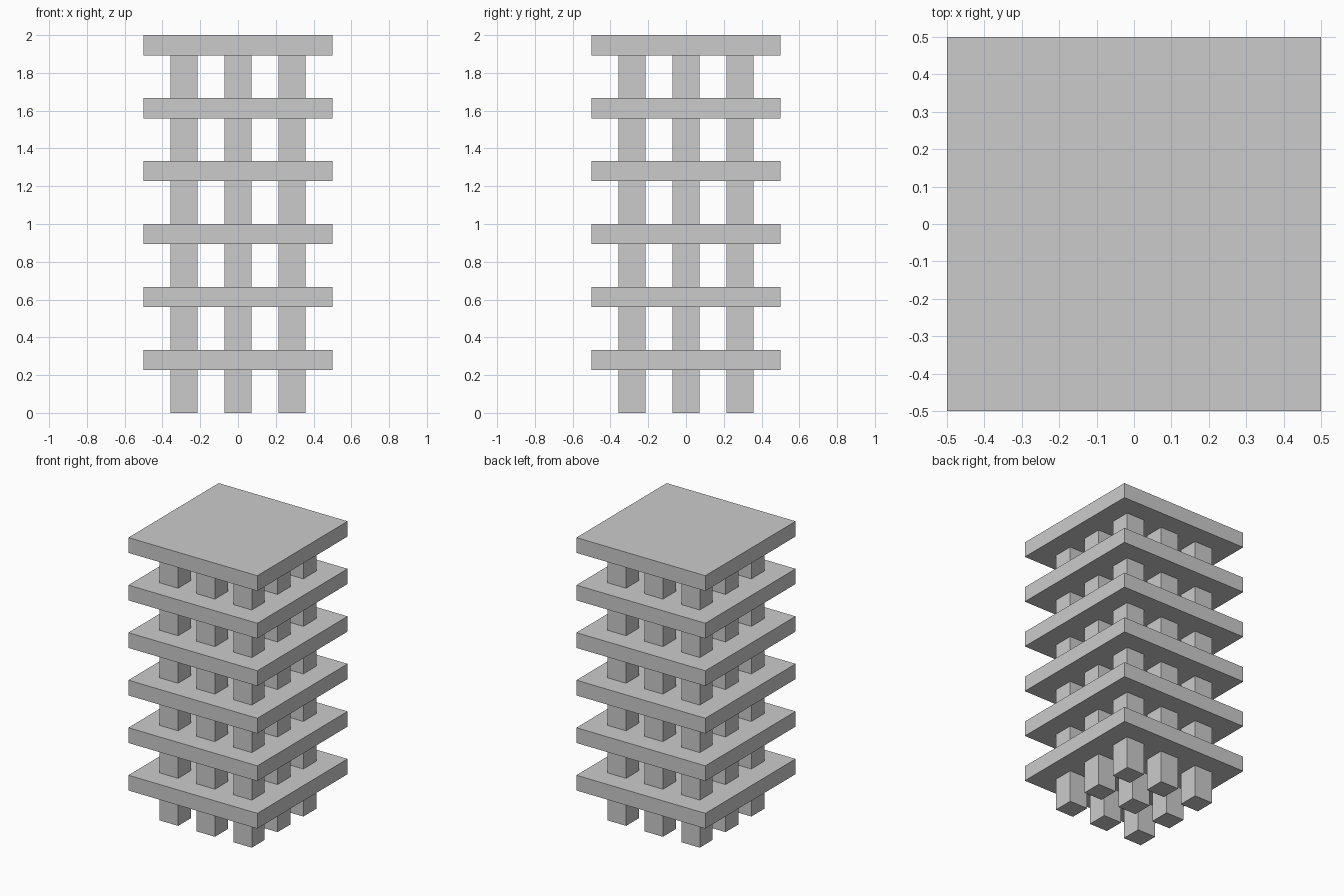
import bpy

if "Cube" in bpy.data.objects:
    bpy.data.objects.remove(bpy.data.objects["Cube"])

STOREYS = 6
STEP = 2.0 / STOREYS      # storey height
SLAB = 0.107              # slab thickness
COL = 1.0 / 7.0           # column width
PITCH = 2.0 / 7.0         # column spacing


def box(name, centre, size):
    bpy.ops.mesh.primitive_cube_add(size=1, location=centre)
    ob = bpy.context.object
    ob.name = name
    ob.scale = size
    bpy.ops.object.transform_apply(location=False, rotation=False, scale=True)
    return ob


for level in range(STOREYS):
    z0, z1 = level * STEP, (level + 1) * STEP
    height = STEP - SLAB
    # 3 x 3 grid of square columns standing on the slab below
    for i in (-1, 0, 1):
        for j in (-1, 0, 1):
            box(f"column_{level}_{i + 1}_{j + 1}",
                (i * PITCH, j * PITCH, z0 + height / 2), (COL, COL, height))
    # Square floor slab on top of the columns
    box(f"floor_slab_{level}", (0, 0, z1 - SLAB / 2), (1, 1, SLAB))
